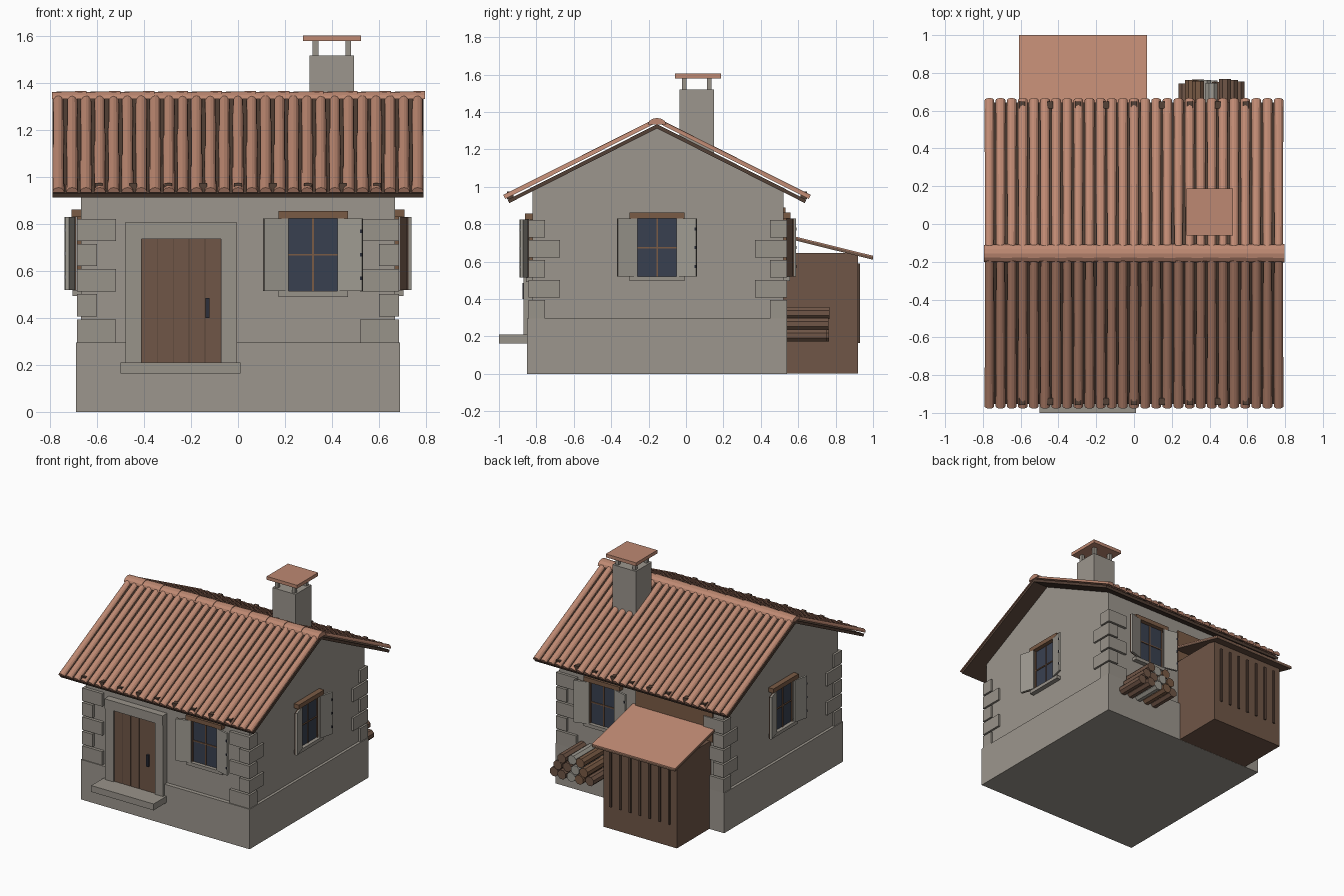
import bpy, bmesh, math, random
from mathutils import Matrix, Vector

if "Cube" in bpy.data.objects:
    bpy.data.objects.remove(bpy.data.objects["Cube"])

random.seed(4)

def mat(name, r, g, b):
    m = bpy.data.materials.new(name)
    lin = lambda c: ((c / 255 + 0.055) / 1.055) ** 2.4
    m.diffuse_color = (lin(r), lin(g), lin(b), 1)
    m.use_nodes = True
    m.node_tree.nodes["Principled BSDF"].inputs["Base Color"].default_value = m.diffuse_color
    return m

STONE = mat("wall stone", 156, 150, 141)
TRIM = mat("trim stone", 153, 147, 138)
SHUTTER = mat("pale shutter", 158, 154, 145)
TILE = mat("terracotta", 190, 137, 114)
WOOD = mat("door wood", 112, 86, 71)
DARK = mat("dark wood", 84, 65, 54)
BEAM = mat("beam wood", 122, 91, 69)
GLASS = mat("window glass", 57, 64, 80)
IRON = mat("iron", 44, 47, 58)

def finish(name, bm, material, M=Matrix()):
    bm.transform(M)
    bmesh.ops.recalc_face_normals(bm, faces=bm.faces)
    me = bpy.data.meshes.new(name)
    bm.to_mesh(me)
    bm.free()
    me.materials.append(material)
    ob = bpy.data.objects.new(name, me)
    bpy.context.collection.objects.link(ob)
    return ob

def add_box(bm, x0, x1, y0, y1, z0, z1, R=Matrix()):
    T = Matrix.Translation(((x0 + x1) / 2, (y0 + y1) / 2, (z0 + z1) / 2))
    S = Matrix.Diagonal((x1 - x0, y1 - y0, z1 - z0, 1))
    bmesh.ops.create_cube(bm, size=1, matrix=R @ T @ S)

def boxes(name, material, items, M=Matrix()):
    bm = bmesh.new()
    for b in items:
        add_box(bm, *b)
    return finish(name, bm, material, M)

def add_prism(bm, ring_a, ring_b):
    a = [bm.verts.new(p) for p in ring_a]
    b = [bm.verts.new(p) for p in ring_b]
    n = len(a)
    bm.faces.new(a)
    bm.faces.new(b[::-1])
    for i in range(n):
        bm.faces.new((a[i], b[i], b[(i + 1) % n], a[(i + 1) % n]))

RY, SLOPE = -0.155, 0.505            # ridge position and roof pitch
deck_z = lambda d: 1.312 - SLOPE * d  # underside of the roof at distance d from ridge

# plinth and gabled walls
boxes("plinth", STONE, [(-.69, .69, -.85, .54, 0, .295)])
bm = bmesh.new()
prof = [(-.82, .25), (.52, .25), (.52, deck_z(.675)), (RY, 1.318), (-.82, deck_z(.665))]
add_prism(bm, [(-.67, y, z) for y, z in prof], [(.67, y, z) for y, z in prof])
finish("walls", bm, STONE)

# alternating corner stones
q = []
for i in range(5):
    z0, z1 = .295 + i * .107 + (.005 if i else 0), .295 + i * .107 + .1
    lx, ly = (.165, .09) if i % 2 == 0 else (.085, .17)
    for sx in (-1, 1):
        for y0, y1 in ((-.843, -.843 + ly), (.54 - ly, .54)):
            xa, xb = sorted((sx * .685, sx * (.685 - lx)))
            q.append((xa, xb, y0, y1, z0, z1))
boxes("corner_stones", TRIM, q)

# roof decks, tile rows, eave blocks
N = 27
pitch = 1.59 / N
bm_deck, bm_tile, bm_block = bmesh.new(), bmesh.new(), bmesh.new()
up = Vector((0, SLOPE, 1)).normalized()
for s in (-1, 1):
    pt = lambda x, d, h: (x, RY + s * (d + up.y * h), deck_z(d) + up.z * h)
    D = .79
    add_prism(bm_deck, [pt(x, 0 if h == 0 else -.01, h) for x, h in ((-.79, 0), (.79, 0), (.79, .02), (-.79, .02))],
              [pt(x, D, h) for x, h in ((-.79, 0), (.79, 0), (.79, .02), (-.79, .02))])
    for i in range(N):
        cx = -.795 + (i + .5) * pitch
        r0, r1 = .0225 + random.uniform(-.001, .001), .0255
        arc = [math.pi * k / 6 for k in range(7)]
        ring = lambda d, r: [pt(cx + r * math.cos(a), d, .029 + r * .95 * math.sin(a)) for a in arc]
        add_prism(bm_tile, ring(-.008, r0), ring(.798, r1))
    for i in range(9):
        x = (i - 4) * .1485
        y = RY + s * .785
        add_box(bm_block, x - .016, x + .016, y - .018, y + .018, .935, .975)
finish("roof_deck", bm_deck, DARK)
finish("roof_tiles", bm_tile, TILE)
finish("eave_blocks", bm_block, DARK)

# ridge tiles
bm = bmesh.new()
for i in range(11):
    x0 = -.793 + i * .1442
    def ring(x, w):
        return [(x, RY + w * math.cos(math.pi * k / 6), 1.333 + (w - .014) * math.sin(math.pi * k / 6)) for k in range(7)]
    add_prism(bm, ring(x0, .045), ring(x0 + .148, .049))
finish("ridge_tiles", bm, TILE)

# chimney with capped posts
boxes("chimney", STONE, [(.305, .495, -.035, .15, 1.1, 1.52)])
boxes("chimney_posts", TRIM, [(x, x + .024, y, y + .024, 1.515, 1.585)
                              for x in (.318, .458) for y in (-.022, .113)])
boxes("chimney_cap", TILE, [(.277, .525, -.06, .187, 1.58, 1.605)])

# door, surround and step
boxes("door_surround", TRIM, [(-.48, -.412, -.868, -.8, .2, .74), (-.072, -.005, -.868, -.8, .2, .74),
                              (-.482, -.005, -.872, -.8, .738, .808)])
pw = .34 / 5
boxes("door_planks", WOOD, [(-.412 + i * pw + .002, -.412 + (i + 1) * pw - .002, -.857, -.81, .205, .738)
                            for i in range(5)])
boxes("door_backing", DARK, [(-.412, -.072, -.852, -.81, .205, .738)])
boxes("door_handle", IRON, [(-.138, -.122, -.875, -.855, .40, .485)])
boxes("door_step", TRIM, [(-.5, .01, -1, -.83, .163, .21)])

# windows: local x runs along the wall, local -y points outwards
def window(name, loc, angle):
    M = Matrix.Translation(loc) @ Matrix.Rotation(math.radians(angle), 4, 'Z')
    a, h = .108, .155
    boxes(name + "_glass", GLASS, [(-a, a, -.008, .01, -h, h)], M)
    boxes(name + "_bars", BEAM, [(-.004, .004, -.014, .0, -h, h), (-a, a, -.014, 0, -.004, .004),
                                 (-a - .004, -a + .003, -.016, 0, -h, h), (a - .003, a + .004, -.016, 0, -h, h)], M)
    boxes(name + "_lintel", BEAM, [(-.148, .148, -.04, 0, h, h + .032)], M)
    boxes(name + "_sill", TRIM, [(-.148, .148, -.035, 0, -h - .025, -h)], M)
    # left shutter swings out with a dark back, right one lies flat
    tilt = Matrix.Translation((-a, -.026, 0)) @ Matrix.Rotation(math.radians(17), 4, 'Z')
    boxes(name + "_shutter_left", SHUTTER, [(-.108, 0, -.012, 0, -h, h)], M @ tilt)
    boxes(name + "_shutter_left_back", DARK, [(-.108, 0, 0, .008, -h, h)], M @ tilt)
    tilt = Matrix.Translation((a, -.026, 0)) @ Matrix.Rotation(math.radians(-14), 4, 'Z')
    boxes(name + "_shutter_right", SHUTTER, [(0, .108, -.014, .002, -h, h)], M @ tilt)
    boxes(name + "_hinges", IRON, [(.1, .108, -.018, -.012, z - .008, z + .008) for z in (-.1, 0, .1)], M @ tilt)

window("front_window", (.32, -.82, .67), 0)
window("right_window", (.67, RY, .675), 90)
window("back_window", (.30, .52, .675), 180)
window("left_window", (-.67, RY, .675), -90)

# lean-to shed
boxes("shed_body", WOOD, [(-.57, .03, .5, .92, .001, .645)])
boxes("shed_battens", DARK, [(-.51 + i * .08 - .008, -.51 + i * .08 + .008, .91, .93, .165, .59) for i in range(7)])
boxes("shed_wall_board", BEAM, [(-.59, .04, .51, .532, .64, .89)])
def lean(name, z0, z1, material):
    bm = bmesh.new()
    ends = [(.515, .738), (1.0, .618)]
    prof = [(ends[0][0], ends[0][1] + z0), (ends[1][0], ends[1][1] + z0),
            (ends[1][0], ends[1][1] + z1), (ends[0][0], ends[0][1] + z1)]
    add_prism(bm, [(-.61, y, z) for y, z in prof], [(.07, y, z) for y, z in prof])
    finish(name, bm, material)
lean("shed_roof_deck", -.008, .007, WOOD)
lean("shed_roof_cover", .007, .013, TILE)

# stacked firewood, shared out between three colours
piles = {WOOD: bmesh.new(), BEAM: bmesh.new(), SHUTTER: bmesh.new()}
R = .035
k = 0
for row, count in enumerate((5, 4, 3)):
    for i in range(count):
        x = .41 + (i - (count - 1) / 2) * .0715
        z = .205 + row * .0605
        y1 = .77 - random.uniform(0, .025)
        m = (WOOD, BEAM, SHUTTER, WOOD)[k % 4]
        k += 1
        ring = lambda y: [(x + R * math.cos(t * math.pi / 4 + .39), y, z + R * math.sin(t * math.pi / 4 + .39))
                          for t in range(8)]
        add_prism(piles[m], ring(.51), ring(y1))
for m, bm in piles.items():
    finish("firewood_" + m.name.replace(" ", "_"), bm, m)
